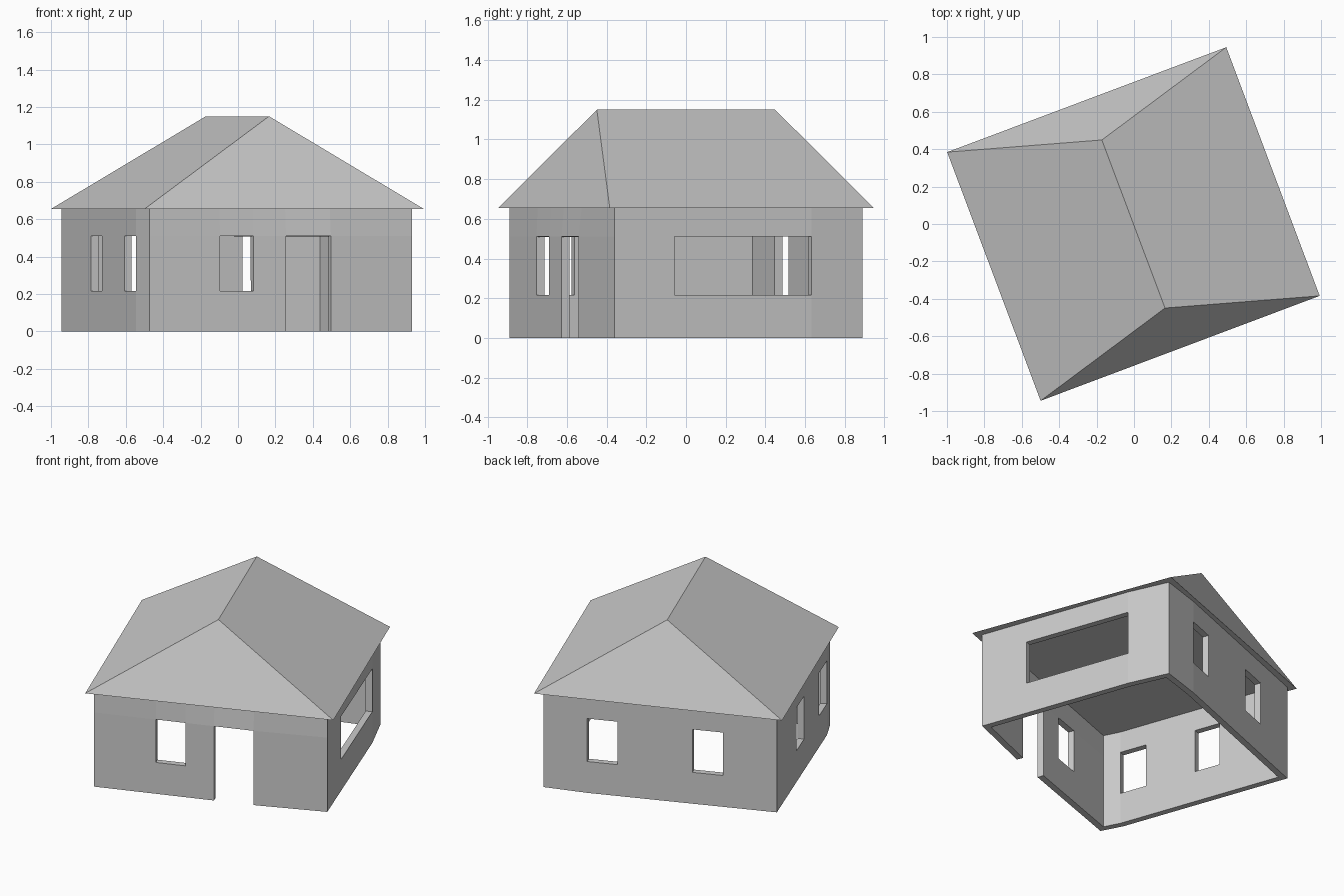
import bpy, bmesh, math
from mathutils import Vector

if "Cube" in bpy.data.objects:
    bpy.data.objects.remove(bpy.data.objects["Cube"])

TURN = math.radians(20.6)      # the house stands turned on its plot
HX, HY = 0.75, 0.667           # wall half sizes
SILL, LINTEL, EAVE, RIDGE = 0.215, 0.51, 0.655, 1.15
LEVELS = [0, SILL, LINTEL, EAVE]

grey = bpy.data.materials.new("plain grey")
grey.diffuse_color = (0.6, 0.6, 0.6, 1)
grey.use_nodes = True
grey.node_tree.nodes["Principled BSDF"].inputs["Base Color"].default_value = grey.diffuse_color


def add_object(name, bm, x=0.0):
    mesh = bpy.data.meshes.new(name)
    bm.to_mesh(mesh)
    bm.free()
    mesh.materials.append(grey)
    ob = bpy.data.objects.new(name, mesh)
    bpy.context.collection.objects.link(ob)
    ob.rotation_euler.z = TURN
    ob.location.x = x
    return ob


def add_wall(bm, start, end, openings, kink, bulge, straight_top=False):
    """Wall panel with openings (from, to, is_door), bowed slightly out at the kink."""
    a, b = Vector(start), Vector(end)
    length = (b - a).length
    along = (b - a) / length
    out = Vector((along.y, -along.x))
    cuts = sorted({0, length, *[e for o in openings for e in o[:2]]})

    def point(u, z):
        bow = bulge * min(u / kink, (length - u) / (length - kink))
        if straight_top and z == EAVE:
            bow = 0
        p = a + along * u + out * bow
        return bm.verts.new((p.x, p.y, z))

    for u0, u1 in zip(cuts, cuts[1:]):
        hole = next((o for o in openings if o[0] == u0), None)
        for i, (z0, z1) in enumerate(zip(LEVELS, LEVELS[1:])):
            if hole and (i == 1 or (i == 0 and hole[2])):
                continue
            bm.faces.new([point(u0, z0), point(u1, z0), point(u1, z1), point(u0, z1)])


# Walls: four panels with door and windows, thickened inwards
bm = bmesh.new()
fl, fr, br, bl = (-HX, -HY), (HX, -HY), (HX, HY), (-HX, HY)
add_wall(bm, fl, fr, [(0.40, 0.59, False), (0.775, 1.03, True)], 1.03, 0.017, True)
add_wall(bm, fr, br, [(0.32, 1.053, False)], 1.053, 0.019)
add_wall(bm, br, bl, [(0.285, 0.48, False), (0.96, 1.155, False)], 0.285, 0.015)
add_wall(bm, bl, fl, [(0.465, 0.64, False), (0.995, 1.18, False)], 1.18, 0.019)
bmesh.ops.remove_doubles(bm, verts=bm.verts, dist=0.0005)
walls = add_object("walls", bm, -0.006)
solid = walls.modifiers.new("thickness", 'SOLIDIFY')
solid.thickness = 0.042
solid.offset = -1
solid.use_even_offset = True

# Hipped roof with a flat ceiling
bm = bmesh.new()
rx, ry, ridge = 0.797, 0.71, 0.48
c = [bm.verts.new((x, y, EAVE)) for x, y in ((-rx, -ry), (rx, -ry), (rx, ry), (-rx, ry))]
r0 = bm.verts.new((0, -ridge, RIDGE))
r1 = bm.verts.new((0, ridge, RIDGE))
for face in ((c[0], c[1], r0), (c[1], c[2], r1, r0), (c[2], c[3], r1),
             (c[3], c[0], r0, r1), (c[3], c[2], c[1], c[0])):
    bm.faces.new(face)
add_object("roof", bm, -0.003)
